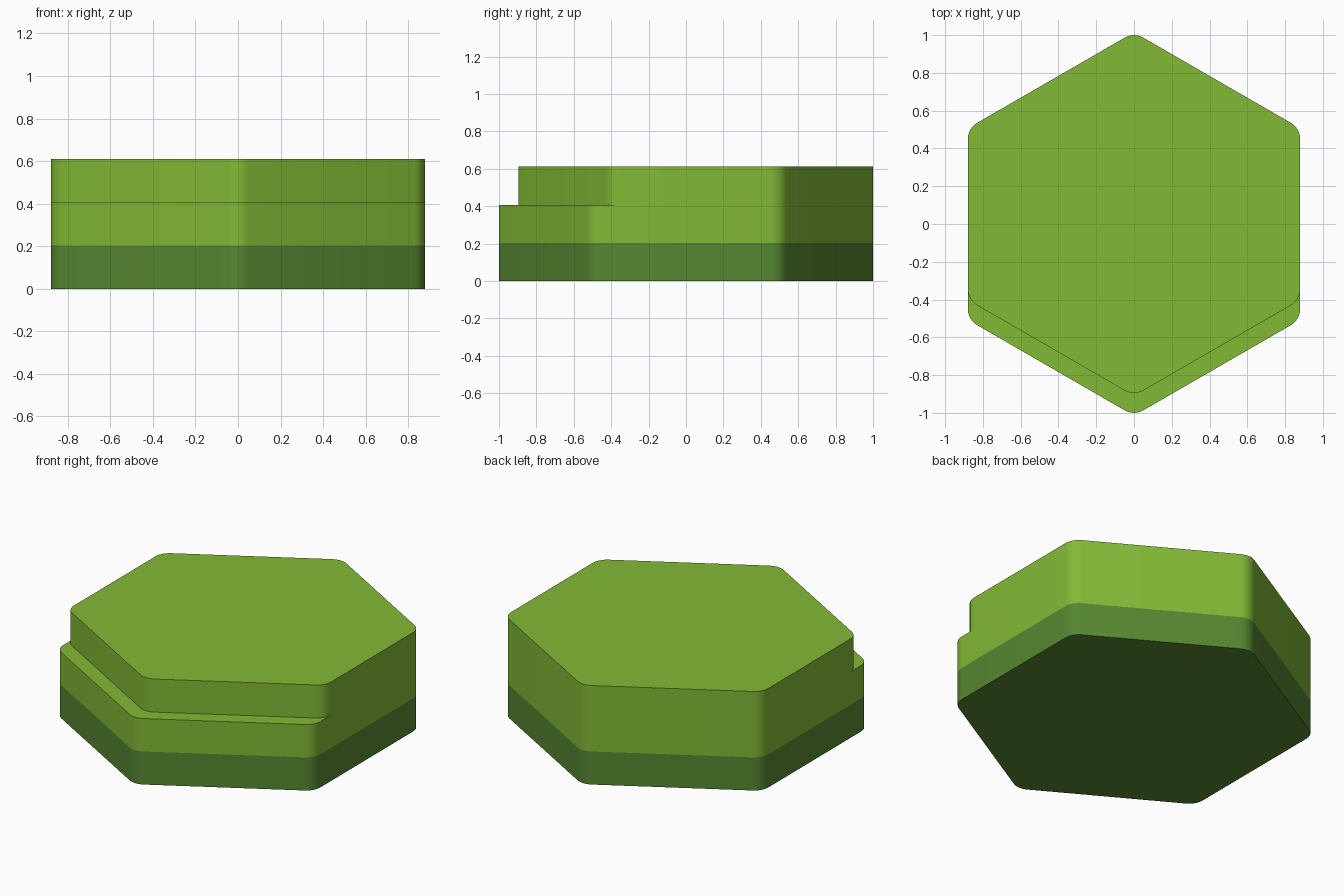
import bpy, bmesh, math

if "Cube" in bpy.data.objects:
    bpy.data.objects.remove(bpy.data.objects["Cube"])

APOTHEM, RADIUS, SEGS = 0.879, 0.097, 6   # rounded hexagon
H1, H2, H3 = 0.204, 0.407, 0.611          # dark band, ledge, top
SETBACK = 0.105                           # front step depth


def material(name, rgb):
    m = bpy.data.materials.new(name)
    m.diffuse_color = (*rgb, 1)
    m.use_nodes = True
    m.node_tree.nodes["Principled BSDF"].inputs["Base Color"].default_value = m.diffuse_color
    return m


# Rounded pointy-top hexagon, counter-clockwise
outline = []
centre = (APOTHEM - RADIUS) / math.cos(math.pi / 6)
for k in range(6):
    c = math.radians(30 + 60 * k)
    for i in range(SEGS + 1):
        a = c + math.radians(-30 + 60 * i / SEGS)
        outline.append((centre * math.cos(c) + RADIUS * math.cos(a),
                        centre * math.sin(c) + RADIUS * math.sin(a)))
n = len(outline)

bm = bmesh.new()


def ring(z, shift=0.0):
    return [bm.verts.new((x, y + (shift if y < 0 else 0), z)) for x, y in outline]


def bridge(lo, hi, mat):
    for i in range(n):
        j = (i + 1) % n
        bm.faces.new((lo[i], lo[j], hi[j], hi[i])).material_index = mat


# Lower walls: dark band then light band
r0, r1, r2 = ring(0), ring(H1), ring(H2)
bridge(r0, r1, 1)
bridge(r1, r2, 0)

# Upper block starts set back at the front, flush at the back
inner = [bm.verts.new((v.co.x, v.co.y + SETBACK, H2)) if v.co.y < 0 else v for v in r2]
r3 = ring(H3, SETBACK)
bridge(inner, r3, 0)

# Ledge along the front
for i in range(n):
    j = (i + 1) % n
    if inner[i] is not r2[i] and inner[j] is not r2[j]:
        bm.faces.new((r2[i], r2[j], inner[j], inner[i]))

# Top and bottom caps
bm.faces.new(r3)
bm.faces.new(r0[::-1]).material_index = 1

mesh = bpy.data.meshes.new("hex_tile")
bm.to_mesh(mesh)
bm.free()
mesh.materials.append(material("light green", (0.225, 0.49, 0.036)))
mesh.materials.append(material("dark green", (0.095, 0.245, 0.031)))
tile = bpy.data.objects.new("hex_tile", mesh)
bpy.context.collection.objects.link(tile)
bpy.context.view_layer.objects.active = tile
tile.select_set(True)
bpy.ops.object.shade_smooth_by_angle(angle=math.radians(30))
